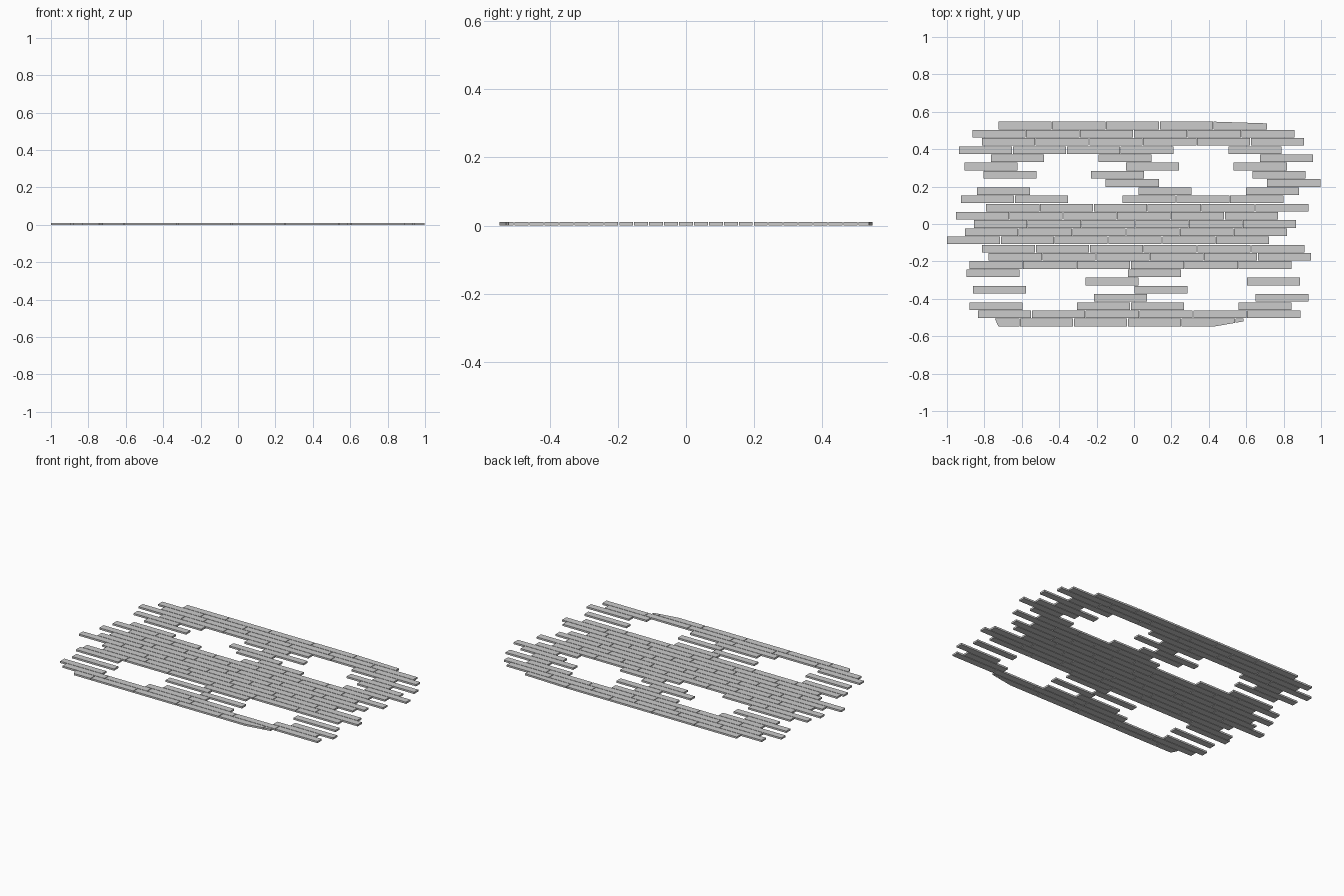
import bpy, bmesh

if "Cube" in bpy.data.objects:
    bpy.data.objects.remove(bpy.data.objects["Cube"])

PITCH_X, LENGTH = 0.2878, 0.284      # board spacing and board length
PITCH_Y, WIDTH = 0.0439, 0.0408      # row spacing and board width
THICK = 0.0108

# each row from back to front: left end, and which of its six boards remain
ROWS = [
    (-0.864, "111111"), (-0.814, "111111"), (-0.935, "111101"),
    (-0.765, "101001"), (-0.906, "100101"), (-0.805, "101001"),
    (-0.727, "001001"), (-0.840, "100101"), (-0.925, "110111"),
    (-0.790, "111111"), (-0.953, "111111"), (-0.856, "111111"),
    (-0.904, "111111"), (-1.000, "111111"), (-0.812, "111111"),
    (-0.777, "111111"), (-0.880, "111111"), (-0.896, "100100"),
    (-0.835, "001001"), (-0.861, "100100"), (-0.790, "001001"),
    (-0.880, "101101"), (-0.834, "111111"),
]


def board(bm, pts):
    """Flat prism from a counter-clockwise outline."""
    lo = [bm.verts.new((x, y, 0)) for x, y in pts]
    hi = [bm.verts.new((x, y, THICK)) for x, y in pts]
    bm.faces.new(lo[::-1])
    bm.faces.new(hi)
    n = len(pts)
    for i in range(n):
        j = (i + 1) % n
        bm.faces.new((lo[i], lo[j], hi[j], hi[i]))


def rect(x0, x1, yc):
    h = WIDTH / 2
    return [(x0, yc - h), (x1, yc - h), (x1, yc + h), (x0, yc + h)]


def finish(bm, name):
    mesh = bpy.data.meshes.new(name)
    bm.to_mesh(mesh)
    bm.free()
    bpy.context.collection.objects.link(bpy.data.objects.new(name, mesh))


# full rows of floor boards
for r, (start, slots) in enumerate(ROWS):
    bm = bmesh.new()
    yc = PITCH_Y * (11 - r)
    for s, on in enumerate(slots):
        if on == "1":
            x = start + s * PITCH_X
            board(bm, rect(x, x + LENGTH, yc))
    finish(bm, f"floor_row_{r + 2:02d}")

# back edge row, worn down slightly at its right end
bm = bmesh.new()
yc = PITCH_Y * 12
for s in range(5):
    x = -0.725 + s * PITCH_X
    pts = rect(x, x + LENGTH, yc)
    if s == 4:
        pts[2] = (pts[2][0], 0.538)
    board(bm, pts)
finish(bm, "back_edge_row")

# front edge row, trimmed at both ends
bm = bmesh.new()
t, b = -yc + WIDTH / 2, -yc - WIDTH / 2
board(bm, [(-0.725, b), (-0.613, b), (-0.613, t), (-0.744, t)])
for s in range(3):
    x = -0.609 + s * PITCH_X
    board(bm, rect(x, x + LENGTH, -yc))
board(bm, [(0.255, b), (0.433, b), (0.539, -0.529), (0.539, t), (0.255, t)])
board(bm, [(0.543, -0.528), (0.585, -0.521), (0.585, t), (0.543, t)])
finish(bm, "front_edge_row")
